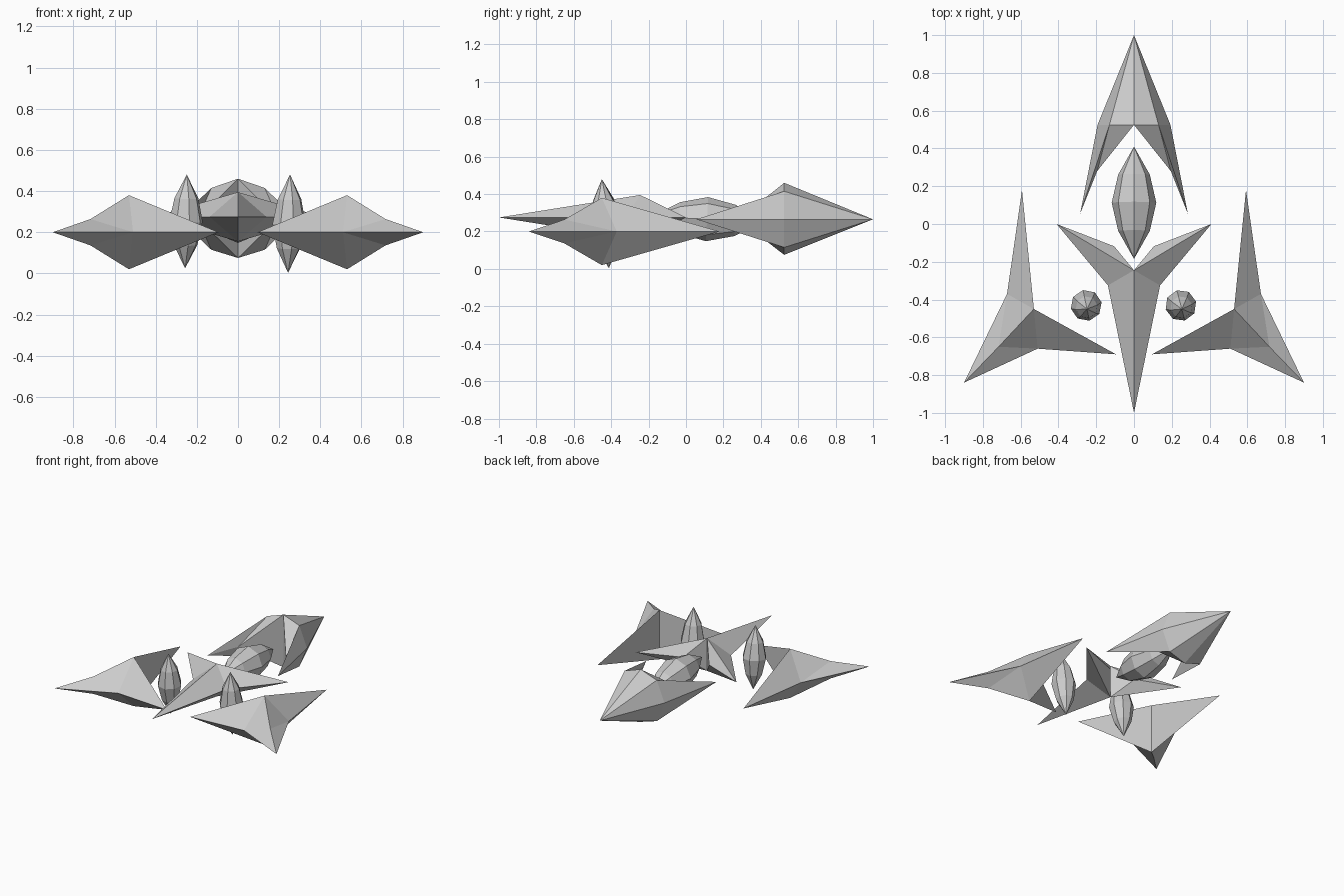
import bpy, bmesh
from math import sin, cos, tau
from mathutils import Vector

if "Cube" in bpy.data.objects:
    bpy.data.objects.remove(bpy.data.objects["Cube"])


def build(name, verts, faces):
    """Flat-faced object with outward normals."""
    mesh = bpy.data.meshes.new(name)
    mesh.from_pydata(verts, [], faces)
    bm = bmesh.new()
    bm.from_mesh(mesh)
    bmesh.ops.recalc_face_normals(bm, faces=bm.faces)
    bm.to_mesh(mesh)
    bm.free()
    obj = bpy.data.objects.new(name, mesh)
    bpy.context.collection.objects.link(obj)
    return obj


def shard(name, apex, rim, mid_z):
    """Blade: rim fanned to a top and a bottom apex, open ends closed by the notch.
    Rim points are (x, y)."""
    n = len(rim)
    verts = [(apex[0], apex[1], apex[2]), (apex[0], apex[1], apex[3])]
    verts += [(x, y, mid_z) for x, y in rim]
    faces = []
    for i in range(2, n + 1):
        faces += [(0, i, i + 1), (1, i + 1, i)]
    faces += [(0, 1, 2), (0, n + 1, 1)]
    return build(name, verts, faces)


def gem(name, start, end, radius, sides=8):
    """Faceted spindle between two points."""
    start, end = Vector(start), Vector(end)
    turn = (end - start).to_track_quat('Z', 'Y')
    verts = [start, end]
    for t, k in ((0.25, 0.71), (0.5, 1), (0.75, 0.71)):
        for i in range(sides):
            a = tau * i / sides
            verts.append(start.lerp(end, t) + turn @ Vector((cos(a), sin(a), 0)) * radius * k)
    faces = []
    for i in range(sides):
        j = (i + 1) % sides
        faces += [(0, 2 + j, 2 + i), (1, 2 + 2 * sides + i, 2 + 2 * sides + j)]
        for r in (2, 2 + sides):
            faces.append((r + i, r + j, r + sides + j, r + sides + i))
    return build(name, verts, faces)


# Front three-pointed shard
half = [(0.105, -0.118), (0.41, 0.0), (0.138, -0.325)]
shard("front_shard", (0, -0.245, 0.395, 0.155),
      half + [(0, -1.0)] + [(-x, y) for x, y in reversed(half)], 0.275)

# Corner shards, with a mid point on the outer ridge
for side, label in ((1, "right"), (-1, "left")):
    rim = [(0.593, 0.18), (0.672, -0.37), (0.9, -0.84), (0.51, -0.66), (0.095, -0.69)]
    verts = [(0.53, -0.45, 0.38), (0.53, -0.45, 0.02),
             (0.717, -0.65, 0.264), (0.717, -0.65, 0.136)]
    verts += [(x, y, 0.2) for x, y in rim]
    faces = [(0, 1, 4), (0, 8, 1)]
    for apex, ridge in ((0, 2), (1, 3)):
        faces += [(apex, 4, 5), (apex, 5, ridge), (ridge, 5, 6),
                  (ridge, 6, 7), (apex, ridge, 7), (apex, 7, 8)]
    build(label + "_corner_shard", [(side * x, y, z) for x, y, z in verts], faces)

# Back arrow shard: tip, ridge pair, then two swept blades
z0 = 0.265
verts = [(0, 1.0, z0), (0, 0.525, 0.46), (0, 0.525, 0.075)]
faces = []
for s in (1, -1):
    b = len(verts)
    verts += [(s * 0.13, 0.525, 0.415), (s * 0.13, 0.525, 0.115), (s * 0.193, 0.525, z0),
              (s * 0.285, 0.055, z0), (s * 0.195, 0.28, z0)]
    for centre, edge in ((1, b), (2, b + 1)):
        faces += [(0, centre, edge), (0, edge, b + 2), (edge, b + 2, b + 3),
                  (edge, b + 3, b + 4), (centre, edge, b + 4)]
    faces.append((1, 2, b + 4))
build("back_shard", verts, faces)

# Gems between the shards
gem("centre_gem", (0, -0.185, 0.28), (0, 0.41, 0.252), 0.118)
gem("right_gem", (0.243, -0.412, 0.003), (0.253, -0.45, 0.48), 0.083)
gem("left_gem", (-0.257, -0.412, 0.025), (-0.249, -0.45, 0.48), 0.083)
